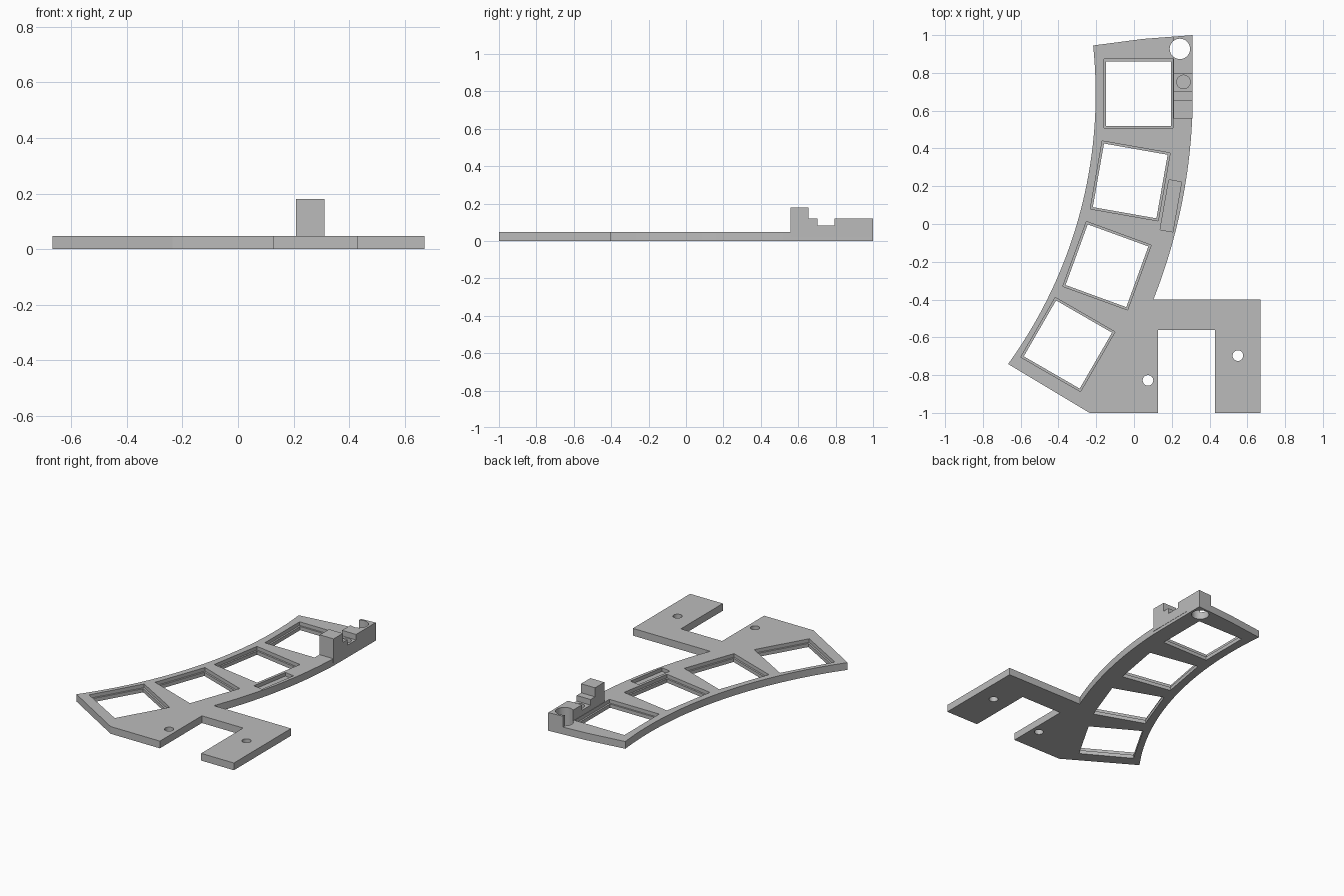
import bpy
import bmesh
from math import radians, sin, cos, pi
from mathutils import Matrix, Vector

cube = bpy.data.objects.get("Cube")
if cube:
    bpy.data.objects.remove(cube, do_unlink=True)

THICK = 0.048
ARC = Vector((-2.644, 0.69))      # centre of the key column's curve

grey = bpy.data.materials.new("plain grey")
grey.use_nodes = True
grey.diffuse_color = (0.5, 0.5, 0.5, 1)
grey.node_tree.nodes["Principled BSDF"].inputs["Base Color"].default_value = (0.5, 0.5, 0.5, 1)


def prism(name, points, low, high, along_x=False):
    """Extrude a flat outline along z, or a (y, z) outline along x."""
    bm = bmesh.new()
    rings = []
    for h in (low, high):
        rings.append([bm.verts.new((h, a, b) if along_x else (a, b, h)) for a, b in points])
    bm.faces.new(rings[0])
    bm.faces.new(rings[1])
    n = len(points)
    for i in range(n):
        j = (i + 1) % n
        bm.faces.new((rings[0][i], rings[0][j], rings[1][j], rings[1][i]))
    bmesh.ops.recalc_face_normals(bm, faces=bm.faces)
    mesh = bpy.data.meshes.new(name)
    bm.to_mesh(mesh)
    bm.free()
    obj = bpy.data.objects.new(name, mesh)
    bpy.context.collection.objects.link(obj)
    return obj


def arc(radius, start, end, steps=40):
    angles = [radians(start + (end - start) * i / steps) for i in range(steps + 1)]
    return [(ARC.x + radius * cos(a), ARC.y + radius * sin(a)) for a in angles]


def box_outline(x, y, width, length, turn):
    rot = Matrix.Rotation(radians(turn), 2)
    corners = ((-1, -1), (1, -1), (1, 1), (-1, 1))
    return [tuple(Vector((x, y)) + rot @ Vector((sx * width / 2, sy * length / 2)))
            for sx, sy in corners]


def circle(x, y, radius, steps=48):
    return [(x + radius * cos(2 * pi * i / steps), y + radius * sin(2 * pi * i / steps))
            for i in range(steps)]


# Curved plate with the two-legged mounting bracket
outline = arc(2.441, 6, -35.9)
outline += [(-0.235, -1), (0.127, -1), (0.127, -0.56), (0.43, -0.56), (0.43, -1),
            (0.67, -1), (0.67, -0.4)]
outline += arc(2.955, -21.65, -2.5, 24)
outline += [(0.311, 1), (0.05, 0.98)]
plate = prism("key_plate", outline, 0, THICK)

# Stepped holder on the far right corner, its end following the plate edge
steps = [(0.558, 0.02), (0.558, 0.18), (0.655, 0.18), (0.655, 0.12), (0.702, 0.12),
         (0.702, 0.083), (0.793, 0.083), (0.793, 0.12), (1, 0.12), (1, 0.02)]
holder = prism("stepped_holder", steps, 0.209, 0.311, along_x=True)
for v in holder.data.vertices:
    if v.co.y > 0.99 and v.co.x < 0.25:
        v.co.y = 0.992

# Key windows: through opening plus a wider recess from above
cutters = []
windows = [(0.024, 0.69, 0), (-0.02, 0.228, -10), (-0.143, -0.221, -20), (-0.35, -0.638, -30)]
for x, y, turn in windows:
    cutters.append(prism("window_cutter", box_outline(x, y, 0.342, 0.342, turn), -0.1, 0.3))
    cutters.append(prism("recess_cutter", box_outline(x, y, 0.365, 0.365, turn), 0.024, 0.3))

# Shallow slot, round holes and the blind socket in the holder
cutters.append(prism("slot_cutter", box_outline(0.195, 0.096, 0.068, 0.268, -10), 0.024, 0.3))
for x, y, radius, floor in [(0.074, -0.828, 0.028, -0.1), (0.55, -0.697, 0.028, -0.1),
                            (0.243, 0.927, 0.054, -0.1), (0.262, 0.752, 0.036, 0.05)]:
    cutters.append(prism("hole_cutter", circle(x, y, radius), floor, 0.3))

# Combine everything into one solid plate
for tool, operation in [(holder, 'UNION')] + [(c, 'DIFFERENCE') for c in cutters]:
    mod = plate.modifiers.new(tool.name, 'BOOLEAN')
    mod.operation = operation
    mod.solver = 'EXACT'
    mod.object = tool
depsgraph = bpy.context.evaluated_depsgraph_get()
solid = bpy.data.meshes.new_from_object(plate.evaluated_get(depsgraph))
plate.modifiers.clear()
plate.data = solid
for tool in [holder] + cutters:
    bpy.data.objects.remove(tool, do_unlink=True)
solid.materials.clear()
solid.materials.append(grey)

# Smooth curved walls, crisp corners
for obj in bpy.context.selected_objects:
    obj.select_set(False)
bpy.context.view_layer.objects.active = plate
plate.select_set(True)
bpy.ops.object.shade_smooth_by_angle(angle=radians(20))
